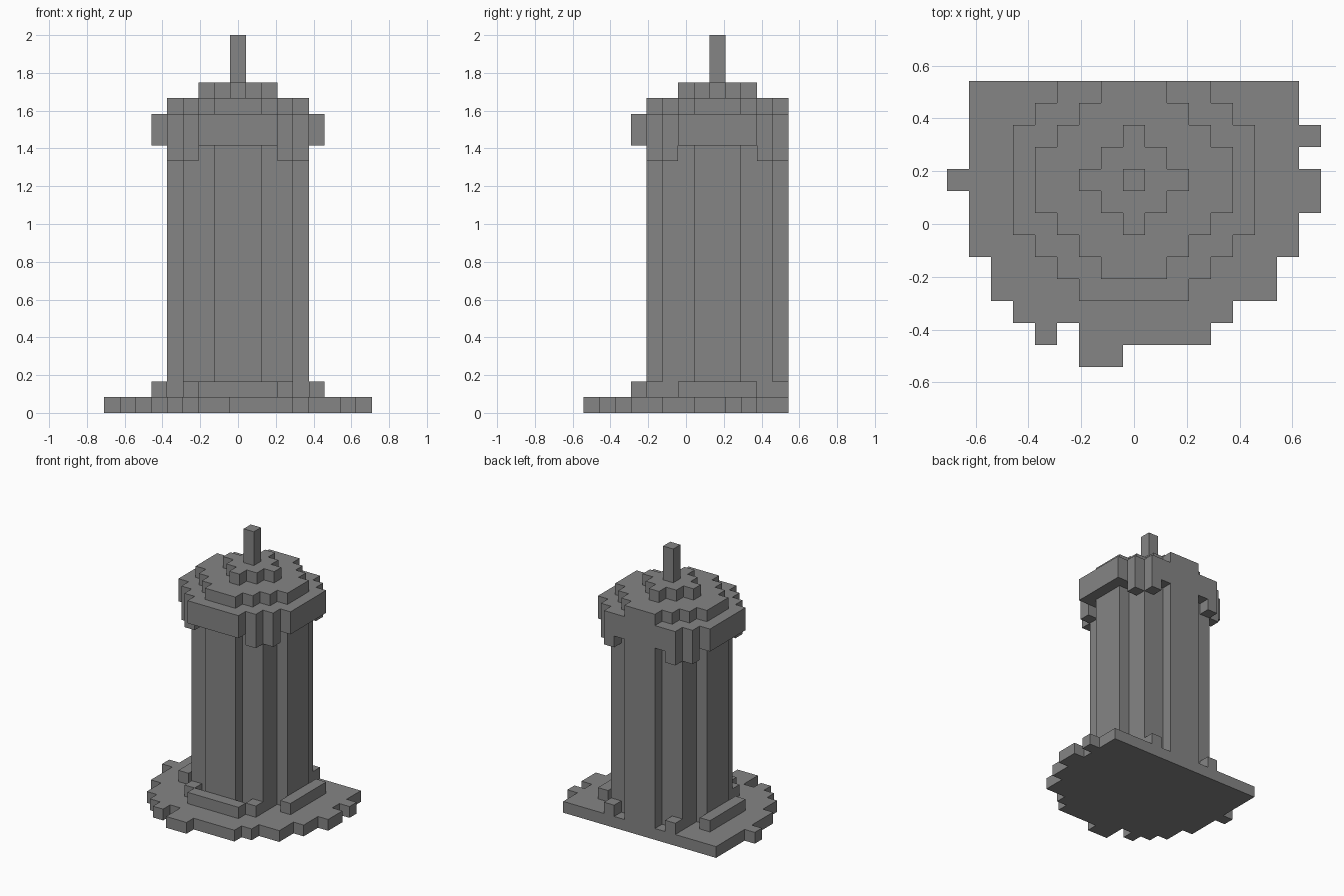
import bpy, bmesh, math

cube = bpy.data.objects.get("Cube")
if cube:
    bpy.data.objects.remove(cube, do_unlink=True)

U = 2 / 24          # block size
CY = 2              # tower axis, in blocks towards the back
BACK = 4            # last block row behind the axis

stone = bpy.data.materials.new("grey_stone")
stone.use_nodes = True
grey = (0.235, 0.235, 0.235, 1)
stone.diffuse_color = grey
stone.node_tree.nodes["Principled BSDF"].inputs["Base Color"].default_value = grey


def slab(name, cells, bottom, top):
    """Extrude a set of grid cells (relative to the tower axis) between two levels."""
    bm = bmesh.new()
    for i, j in sorted(cells):
        corners = [(i - .5, j - .5), (i + .5, j - .5), (i + .5, j + .5), (i - .5, j + .5)]
        bm.faces.new([bm.verts.new((x * U, (y + CY) * U, bottom * U)) for x, y in corners])
    bmesh.ops.remove_doubles(bm, verts=bm.verts, dist=U / 100)
    out = bmesh.ops.extrude_face_region(bm, geom=bm.faces[:], use_keep_orig=True)
    moved = [v for v in out["geom"] if isinstance(v, bmesh.types.BMVert)]
    bmesh.ops.translate(bm, verts=moved, vec=(0, 0, (top - bottom) * U))
    bmesh.ops.recalc_face_normals(bm, faces=bm.faces)
    bmesh.ops.dissolve_limit(bm, angle_limit=math.radians(1), verts=bm.verts, edges=bm.edges)
    mesh = bpy.data.meshes.new(name)
    bm.to_mesh(mesh)
    bm.free()
    mesh.materials.append(stone)
    obj = bpy.data.objects.new(name, mesh)
    bpy.context.collection.objects.link(obj)
    return obj


def row(j, first, last):
    return {(i, j) for i in range(first, last + 1)}


def disc(half_widths):
    """Stepped disc: half width of each row, from the axis outwards."""
    cells = set()
    for d, w in enumerate(half_widths):
        for j in (d, -d):
            if j <= BACK:
                cells |= row(j, -w, w)
    return cells


def mirrored(points):
    return {(sx * x, sy * y) for x, y in points for sx in (1, -1) for sy in (1, -1)}


# Ragged ground plate with a flat back
ground = {(-8, 0), (8, 2), (8, 0), (8, -1), (-4, -7)}
for j in range(-3, BACK + 1):
    ground |= row(j, -7, 7)
for j, first, last in ((-4, -6, 6), (-5, -6, 6), (-6, -5, 4), (-7, -2, 3), (-8, -2, -1)):
    ground |= row(j, first, last)
slab("ground_plate", ground, 0, 1)

# Foot trim: three straight sills and corner blocks
sides = {(s * 5, j) for s in (1, -1) for j in range(-2, 3)}
slab("foot_sills", sides | row(-5, -2, 2), 1, 2)
slab("foot_corner_blocks", mirrored([(3, 4)]), 1, 2)

# Shaft
slab("tower_shaft", disc([4, 4, 3, 3, 1]), 1, 17)

# Cap with hanging corner blocks, stepped roof and spike
slab("cap_corner_drops", mirrored([(3, 4), (4, 3)]), 16, 17)
slab("cap_ring", disc([5, 5, 5, 4, 3, 2]), 17, 19)
slab("roof_lower_step", disc([4, 4, 3, 2, 1]), 19, 20)
slab("roof_upper_step", disc([2, 1, 0]), 20, 21)
slab("roof_spike", {(0, 0)}, 21, 24)
